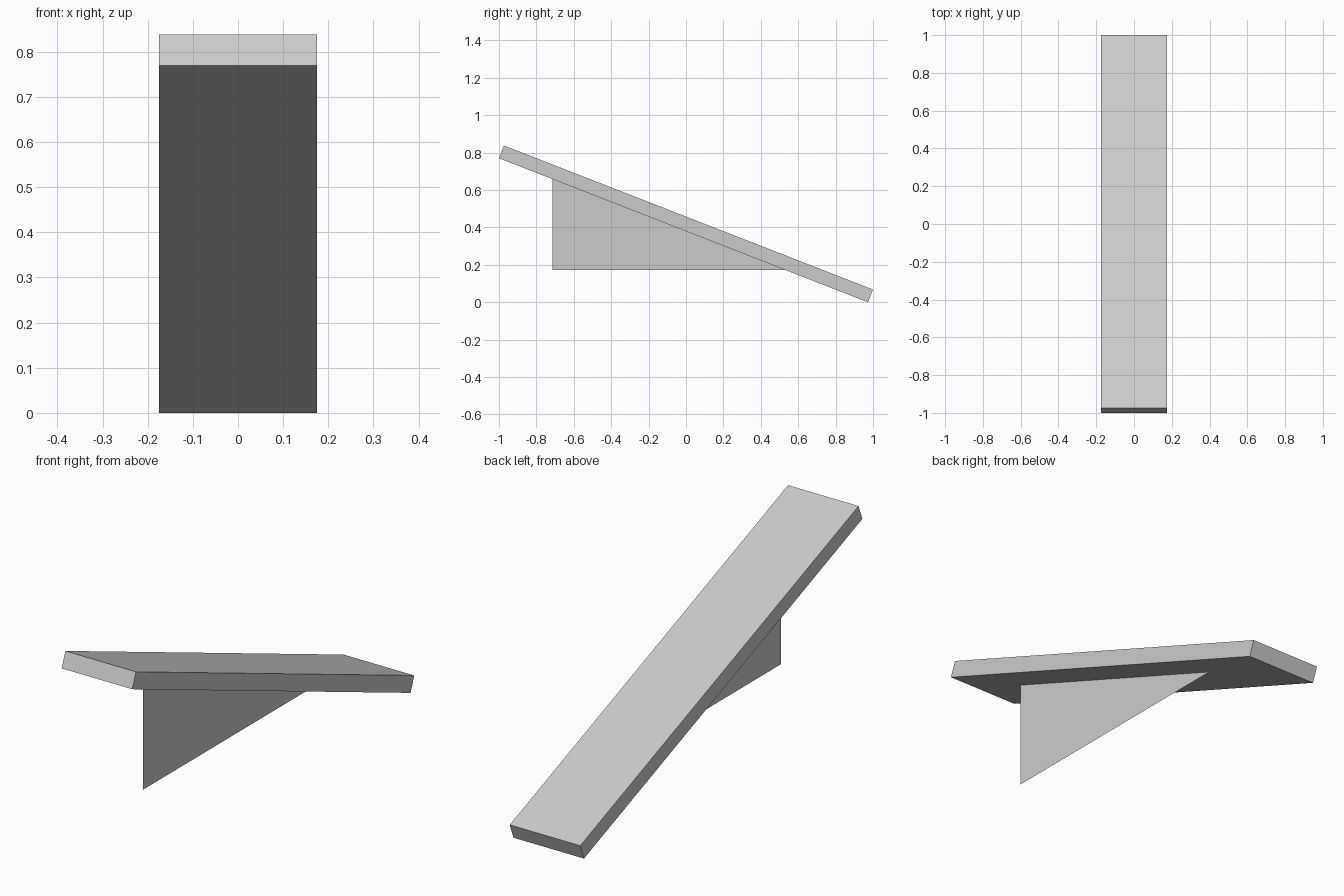
import bpy
from math import atan2, hypot
from mathutils import Matrix, Vector

cube = bpy.data.objects.get("Cube")
if cube:
    bpy.data.objects.remove(cube, do_unlink=True)

# Single plain grey
GREY = (0.6, 0.6, 0.6, 1)
grey = bpy.data.materials.new("light_grey")
grey.diffuse_color = GREY
grey.use_nodes = True
grey.node_tree.nodes["Principled BSDF"].inputs["Base Color"].default_value = GREY

WIDTH, THICK = 0.35, 0.073
high = Vector((0, -1, 0.77))     # underside of the raised front end
low = Vector((0, 0.973, 0))      # underside of the low back end
run = low - high
slope = run.z / run.y

# Sloping plank
bpy.ops.mesh.primitive_cube_add(size=1)
plank = bpy.context.object
plank.name = "sloping_plank"
tilt = Matrix.Rotation(atan2(run.z, run.y), 4, 'X')
centre = (high + low) / 2 + tilt @ Vector((0, 0, THICK / 2))
size = Matrix.Diagonal((WIDTH, hypot(run.y, run.z), THICK, 1))
plank.data.transform(Matrix.Translation(centre) @ tilt @ size)
plank.data.materials.append(grey)


def underside(y):
    return high.z + slope * (y - high.y)


# Paper-thin triangular support, slightly off centre under the plank
x, front, base = 0.03, -0.715, 0.172
tip = high.y + (base - high.z) / slope
mesh = bpy.data.meshes.new("support_fin")
mesh.from_pydata([(x, front, base), (x, tip, base), (x, front, underside(front))],
                 [], [(0, 1, 2)])
mesh.materials.append(grey)
fin = bpy.data.objects.new("support_fin", mesh)
bpy.context.collection.objects.link(fin)
